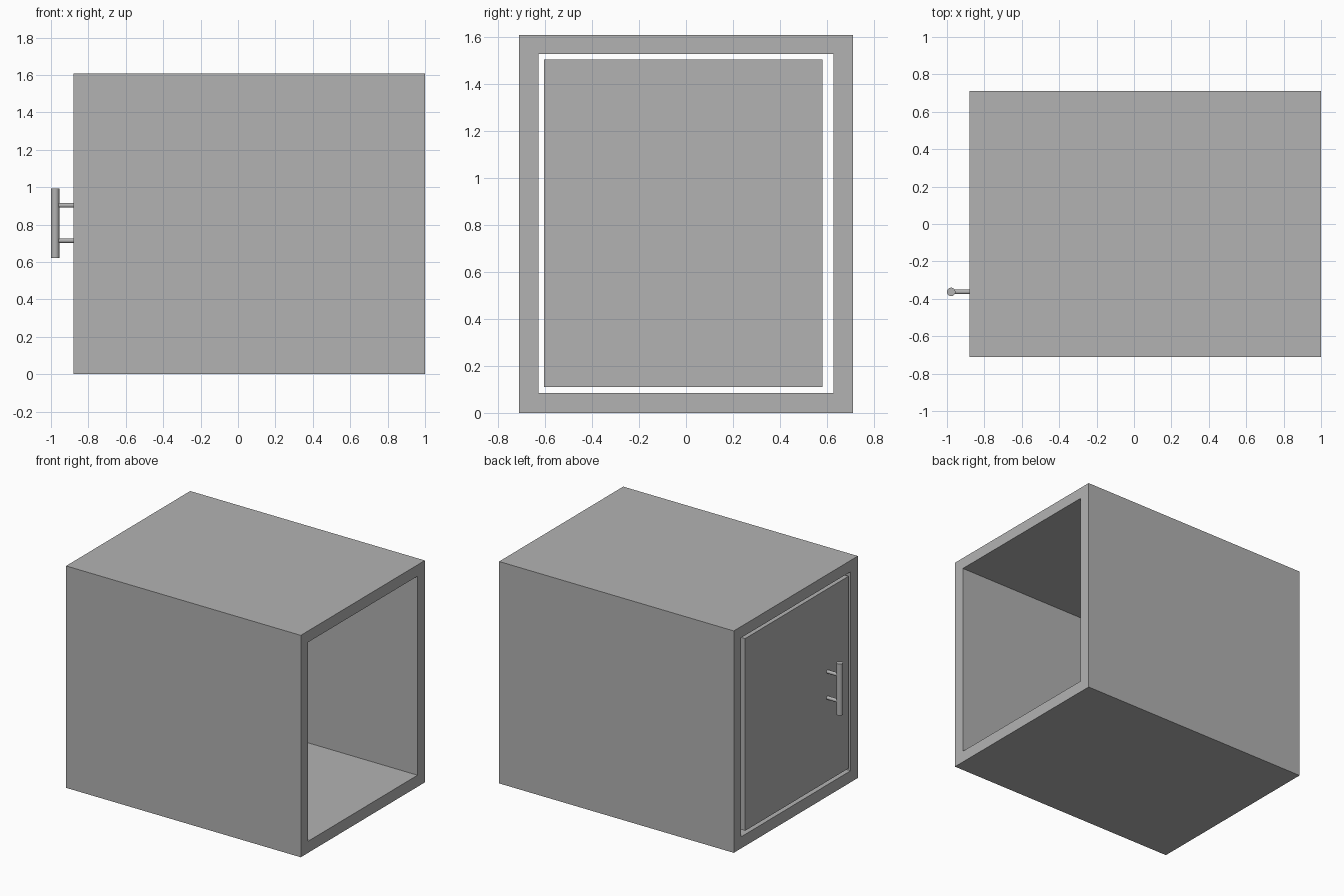
import bpy
import bmesh
from mathutils import Matrix, Vector

default_cube = bpy.data.objects.get("Cube")
if default_cube:
    bpy.data.objects.remove(default_cube, do_unlink=True)

FRONT_X, REAR_X = -0.88, 1.0
HANDLE_Y = -0.363
BAR_X, BAR_RADIUS = -0.9775, 0.0225

grey = bpy.data.materials.new("plain_grey")
grey.use_nodes = True
colour = (0.448, 0.448, 0.448, 1)
grey.diffuse_color = colour
grey.node_tree.nodes["Principled BSDF"].inputs["Base Color"].default_value = colour


def finish(name, bm):
    """Turn a bmesh into a named grey object."""
    bmesh.ops.recalc_face_normals(bm, faces=bm.faces)
    mesh = bpy.data.meshes.new(name)
    bm.to_mesh(mesh)
    bm.free()
    mesh.materials.append(grey)
    obj = bpy.data.objects.new(name, mesh)
    bpy.context.collection.objects.link(obj)
    return obj


def box(name, low, high):
    low, high = Vector(low), Vector(high)
    bm = bmesh.new()
    bmesh.ops.create_cube(bm, size=1, matrix=Matrix.Translation((low + high) / 2)
                          @ Matrix.Diagonal((*(high - low), 1)))
    return finish(name, bm)


def rod(name, start, end, radius):
    start, end = Vector(start), Vector(end)
    axis = end - start
    bm = bmesh.new()
    turn = axis.to_track_quat("Z", "Y").to_matrix().to_4x4()
    bmesh.ops.create_cone(bm, cap_ends=True, segments=32, radius1=radius, radius2=radius,
                          depth=axis.length, matrix=Matrix.Translation((start + end) / 2) @ turn)
    obj = finish(name, bm)
    bpy.ops.object.select_all(action="DESELECT")
    obj.select_set(True)
    bpy.context.view_layer.objects.active = obj
    bpy.ops.object.shade_smooth_by_angle()
    return obj


def rectangle(bm, x, y0, y1, z0, z1):
    return [bm.verts.new((x, y, z)) for y, z in ((y0, z0), (y1, z0), (y1, z1), (y0, z1))]


# Cabinet shell: a rectangular tube, open at both ends
bm = bmesh.new()
outer = (-0.71, 0.71, 0, 1.607)
inner = (-0.626, 0.626, 0.084, 1.525)
loops = [rectangle(bm, FRONT_X, *outer), rectangle(bm, REAR_X, *outer),
         rectangle(bm, REAR_X, *inner), rectangle(bm, FRONT_X, *inner)]
for a, b in zip(loops, loops[1:] + loops[:1]):
    for i in range(4):
        j = (i + 1) % 4
        bm.faces.new((a[i], a[j], b[j], b[i]))
finish("cabinet_shell", bm)

# Door: flush panel with a narrow gap all round
box("door", (FRONT_X, -0.604, 0.11), (FRONT_X + 0.08, 0.58, 1.502))

# Handle: upright bar on two short posts
rod("handle_bar", (BAR_X, HANDLE_Y, 0.62), (BAR_X, HANDLE_Y, 0.993), BAR_RADIUS)
for name, z in (("lower_handle_post", 0.714), ("upper_handle_post", 0.903)):
    rod(name, (BAR_X, HANDLE_Y, z), (FRONT_X, HANDLE_Y, z), 0.0125)
